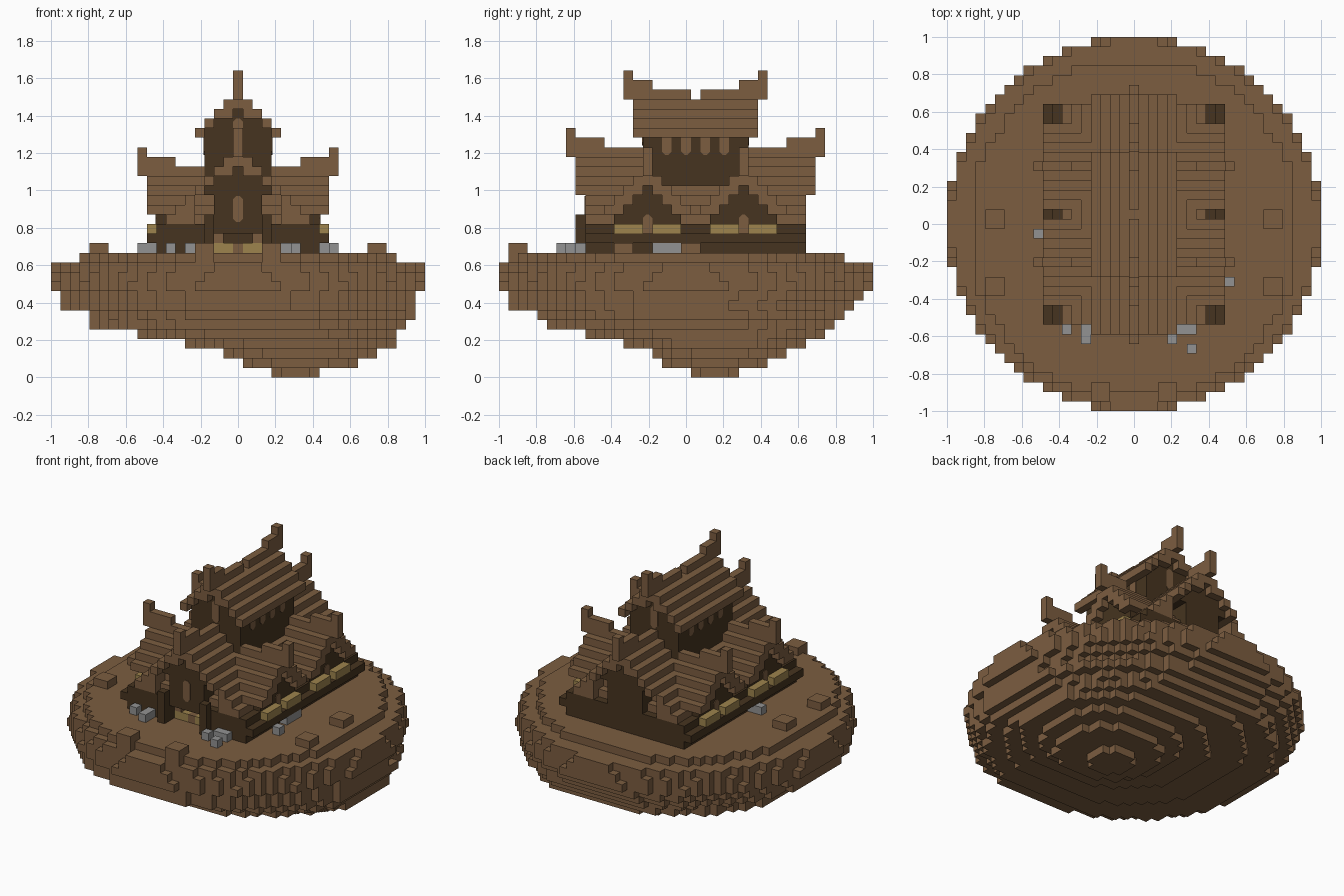
import bpy
import bmesh
from mathutils import Vector

if "Cube" in bpy.data.objects:
    bpy.data.objects.remove(bpy.data.objects["Cube"], do_unlink=True)

N = 39            # blocks across the longest side
V = 2 / N         # block size
CX, CY = 19, 20   # middle block of the temple


def material(name, rgb):
    m = bpy.data.materials.new(name)
    m.use_nodes = True
    m.diffuse_color = (*rgb, 1)
    m.node_tree.nodes["Principled BSDF"].inputs["Base Color"].default_value = (*rgb, 1)
    return m


BROWN = material("brown", (0.2, 0.11, 0.051))
DARK = material("dark_brown", (0.061, 0.034, 0.014))
TAN = material("tan", (0.34, 0.23, 0.075))
GREY = material("grey", (0.29, 0.29, 0.29))


def finish(name, bm, mat):
    mesh = bpy.data.meshes.new(name)
    bm.to_mesh(mesh)
    bm.free()
    mesh.materials.append(mat)
    obj = bpy.data.objects.new(name, mesh)
    bpy.context.scene.collection.objects.link(obj)
    return obj


def blocks(name, cells, mat):
    """Skin a set of grid cells with only its outer faces."""
    bm = bmesh.new()
    corners = {}

    def vert(p):
        if p not in corners:
            corners[p] = bm.verts.new((p[0] * V - 1, p[1] * V - 1, p[2] * V))
        return corners[p]

    for c in sorted(cells):
        for axis in range(3):
            for side in (0, 1):
                near = list(c)
                near[axis] += 2 * side - 1
                if tuple(near) in cells:
                    continue
                u, w = (axis + 1) % 3, (axis + 2) % 3
                ring = []
                for a, b in ((0, 0), (1, 0), (1, 1), (0, 1)):
                    p = list(c)
                    p[axis] += side
                    p[u] += a
                    p[w] += b
                    ring.append(vert(tuple(p)))
                bm.faces.new(ring if side else ring[::-1])
    return finish(name, bm, mat)


def box(x0, x1, y0, y1, z0, z1):
    """Cells from the first index up to, but not including, the last."""
    return {(x, y, z) for x in range(x0, x1) for y in range(y0, y1) for z in range(z0, z1)}


def both_x(cells):
    return cells | {(2 * CX - x, y, z) for x, y, z in cells}


def both_y(cells):
    return cells | {(x, 2 * CY - y, z) for x, y, z in cells}


def plate(name, center, across, normal, z0, z1, mat, round_top=True, round_bottom=True):
    """Thin upright panel one block wide with clipped ends."""
    bm = bmesh.new()
    h, c = V / 2, V / 3
    across, normal = Vector(across), Vector(normal)
    top = [(h, z1 - c), (h - c, z1), (c - h, z1), (-h, z1 - c)] if round_top else [(h, z1), (-h, z1)]
    low = [(-h, z0 + c), (c - h, z0), (h - c, z0), (h, z0 + c)] if round_bottom else [(-h, z0), (h, z0)]
    base = Vector((*center, 0))
    f = bm.faces.new([bm.verts.new(base + across * s + Vector((0, 0, z))) for s, z in top + low])
    ext = bmesh.ops.extrude_face_region(bm, geom=[f])["geom"]
    moved = [g for g in ext if isinstance(g, bmesh.types.BMVert)]
    bmesh.ops.translate(bm, verts=moved, vec=normal * 0.004)
    bmesh.ops.recalc_face_normals(bm, faces=bm.faces)
    return finish(name, bm, mat)


# Floating island: stacked ovals (x range, y range, fullness), drifting off-centre toward the bottom
LAYERS = [(23, 28, 20, 25, 1.1), (20, 32, 17, 28, 1.1), (18, 34, 16, 30, 1.1),
          (14, 36, 13, 32, 1.12), (9, 36, 9, 34, 1.14), (4, 37, 5, 35, 1.12),
          (4, 38, 4, 36, 1.1), (1, 38, 1, 37, 1.04), (1, 38, 1, 38, 1.05),
          (0, N, 0, N, 1), (0, N, 0, N, 0.985), (0, N, 0, N, 0.96), (3, 36, 2, 36, 1.1)]
island = set()
for z, (x0, x1, y0, y1, full) in enumerate(LAYERS):
    for x, y, _ in box(x0, x1, y0, y1, z, z + 1):
        dx = (2 * x + 1 - x0 - x1) / (x1 - x0)
        dy = (2 * y + 1 - y0 - y1) / (y1 - y0)
        if dx * dx + dy * dy <= full:
            island.add((x, y, z))
island |= both_x(box(4, 6, 19, 21, 13, 14) | box(4, 6, 12, 14, 13, 14))
island |= both_x(box(15, 17, 1, 3, 12, 14))
blocks("island", island, BROWN)


# Stepped roofs: lower and upper along y, with two cross gables along x
def gable_roof(y0, y1, ridge):
    cells = set()
    for d in range(5):
        low = ridge - d - (d < 2)
        cells |= both_x(box(CX - d, CX - d + 1, y0, y1, low, ridge - d + 1))
    return cells


def upturned_ridge(start, ridge, length):
    """Ridge along y whose ends rise in two steps."""
    return both_y(box(CX, CX + 1, start, CY + 1, ridge, ridge + 1)
                  | box(CX, CX + 1, start, start + length, ridge + 1, ridge + 2)
                  | box(CX, CX + 1, start, start + 1, ridge + 2, ridge + 3))


def gable_step(y):
    return min(abs(y - 15), abs(y - 25))


lower_roof = gable_roof(8, 33, 23) | upturned_ridge(7, 23, 4)
for d in (5, 6, 7):
    lower_roof |= both_x(box(CX - d, CX - d + 1, 9, 32, 16, 24 - d))
upper_roof = (gable_roof(14, 27, 29) | upturned_ridge(13, 29, 3)) - {(CX, CY, 29)}

cross_roof = set()
for y in range(10, 31):
    d = gable_step(y)
    reach = 9 if d < 5 else 7
    cross_roof |= box(CX - reach, CX + reach + 1, y, y + 1, 21 - d - (d < 4), 22 - d)
    if d == 4:
        cross_roof |= box(12, 27, y, y + 1, 16, 17)
for y in (15, 25):
    cross_roof |= both_x(box(9, 14, y, y + 1, 21, 22) | box(9, 13, y, y + 1, 22, 23)
                         | box(9, 10, y, y + 1, 23, 24))

# Upper storey, filled up to the underside of its roof
upper = set()
for d in range(4):
    upper |= both_x(box(CX - d, CX - d + 1, 15, 26, 20, 29 - d))
upper -= upper_roof
lower_roof -= both_x(box(CX - 3, CX - 2, 16, 25, 20, 21))
cross_roof -= lower_roof | upper
blocks("lower_roof", lower_roof, BROWN)
blocks("cross_gable_roof", cross_roof, BROWN)
blocks("upper_roof", upper_roof, BROWN)
blocks("upper_walls", upper - lower_roof, DARK)

# Dark plinth with a recessed foot, gable walls and a hollow doorway
walls = box(11, 28, 9, 32, 13, 14) | box(10, 29, 9, 32, 14, 15)
for y in range(9, 32):
    d = gable_step(y)
    walls |= box(11, 28, y, y + 1, 15, 21 - d if d < 4 else 16)
    walls |= box(17, 22, y, y + 1, 13, 20)
    for d in range(4):
        walls |= both_x(box(CX - d, CX - d + 1, y, y + 1, 19, 23 - d))
walls -= box(17, 22, 9, 11, 13, 15)
blocks("lower_walls", walls - cross_roof - lower_roof - upper, DARK)

# Entrance posts and doorway blocks
blocks("entrance_posts", both_x(box(16, 17, 8, 9, 13, 17)), DARK)
blocks("entrance_steps", both_x(box(17, 19, 10, 11, 13, 14)), TAN)
blocks("entrance_blocks", both_x(box(17, 18, 10, 11, 14, 15)) | box(CX, CX + 1, 10, 11, 13, 14), BROWN)

# Railing blocks along both side ledges
rails = set()
for y in (12, 16, 22, 26):
    rails |= both_x(box(10, 11, y, y + 3, 15, 16))
blocks("side_rails", rails, TAN)

# Loose stones round the plinth
stones = (box(9, 11, 18, 19, 13, 14) | box(29, 30, 13, 14, 13, 14) | box(28, 29, 16, 19, 13, 14)
          | box(12, 13, 8, 9, 13, 14) | box(14, 15, 7, 9, 13, 14) | box(23, 24, 7, 8, 13, 14)
          | box(24, 26, 8, 9, 13, 14) | box(25, 26, 6, 7, 13, 14))
blocks("stones", stones, GREY)

# Window panels on the gables, arches on the sides, brackets under the upper eaves
X, Y = (1, 0, 0), (0, 1, 0)
mid = (CY + 0.5) * V - 1
plate("lower_window_front", (0, mid - 11.5 * V), X, (0, -1, 0), 0.83, 0.97, BROWN)
for side, label in ((-1, "front"), (1, "back")):
    plate("upper_window_" + label, (0, mid + side * 5.5 * V), X, (0, side, 0), 1.24, 1.385, BROWN)
for side, label in ((1, "left"), (-1, "right")):
    out = (side, 0, 0)
    for y in (15, 25):
        plate("arch_" + label, (side * 8.5 * V, (y + 0.5) * V - 1), Y, out, 0.77, 0.87, BROWN, True, False)
    for y in (17, 19, 21, 23):
        plate("eave_bracket_" + label, (side * 3.5 * V, (y + 0.5) * V - 1), Y, out, 1.19, 1.285, BROWN, False, True)
